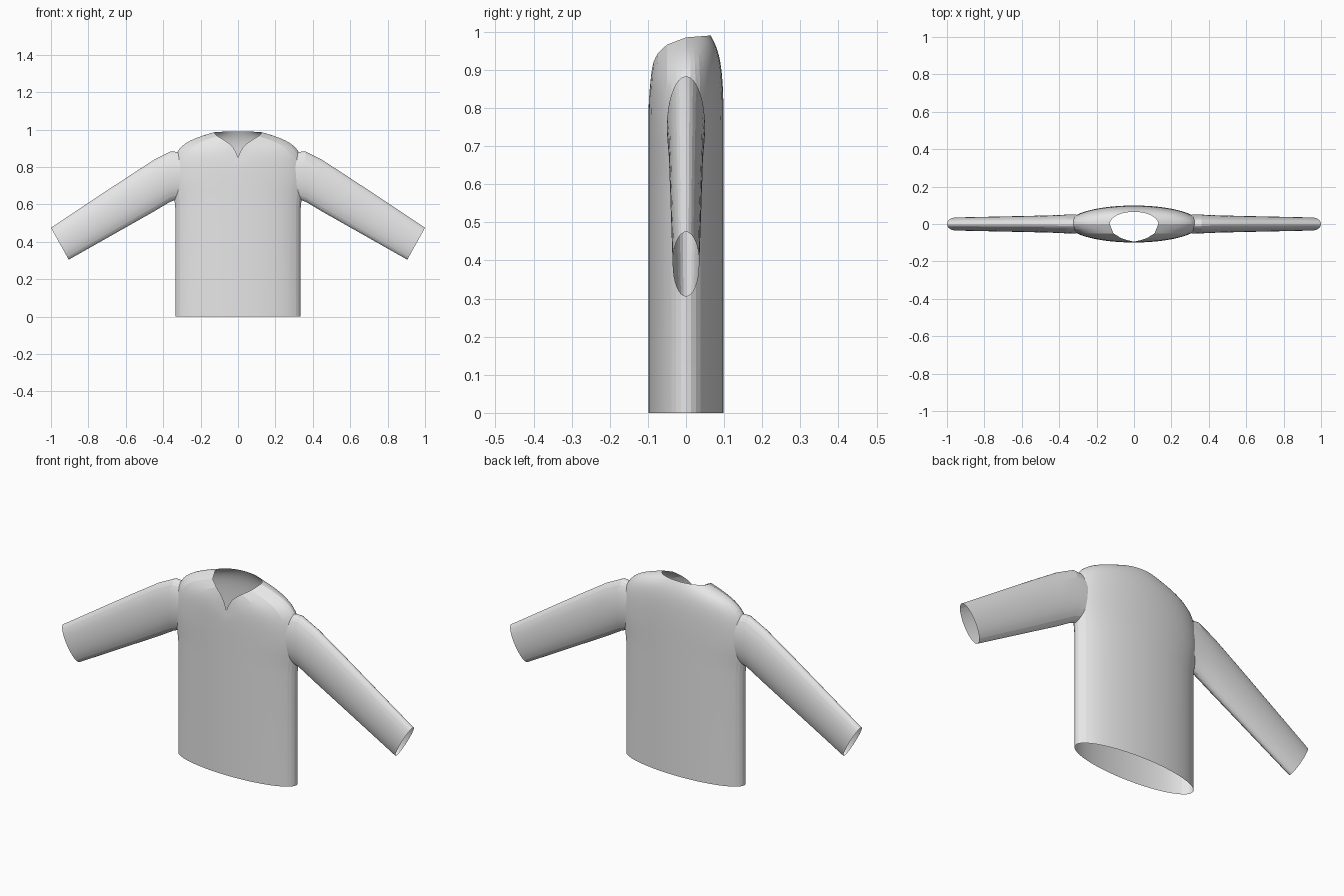
import bpy, bmesh, math
from mathutils import Vector

cube = bpy.data.objects.get("Cube")
if cube:
    bpy.data.objects.remove(cube, do_unlink=True)

fabric = bpy.data.materials.new("grey_fabric")
fabric.use_nodes = True
GREY = (0.8, 0.8, 0.8, 1)
fabric.diffuse_color = GREY
fabric.node_tree.nodes["Principled BSDF"].inputs["Base Color"].default_value = GREY


def loft(name, rings, hole=None):
    """Skin closed rings of equal length into an open tube."""
    bm = bmesh.new()
    rows = [[bm.verts.new(p) for p in ring] for ring in rings]
    n = len(rows[0])
    for low, high in zip(rows, rows[1:]):
        for i in range(n):
            j = (i + 1) % n
            bm.faces.new((low[i], low[j], high[j], high[i]))
    bmesh.ops.recalc_face_normals(bm, faces=bm.faces)
    if hole:
        gone = [f for f in bm.faces if hole(f.calc_center_median())]
        bmesh.ops.delete(bm, geom=gone, context='FACES')
    mesh = bpy.data.meshes.new(name)
    bm.to_mesh(mesh)
    bm.free()
    mesh.materials.append(fabric)
    obj = bpy.data.objects.new(name, mesh)
    bpy.context.collection.objects.link(obj)
    bpy.ops.object.select_all(action='DESELECT')
    obj.select_set(True)
    bpy.context.view_layer.objects.active = obj
    bpy.ops.object.shade_smooth_by_angle(angle=math.radians(9))
    return obj


# Collar edge: a sloping front with a pointed notch, and a round back
FRONT = [(0, .13, 0, .985), (.33, .11, -.05, .966), (.6, .07, -.075, .942),
         (.8, .035, -.087, .917), (.9, .015, -.091, .89), (1, 0, -.095, .85)]


def collar(a):
    c, s = math.cos(a), math.sin(a)
    if s >= 0:
        return Vector((.13 * c, .065 * s, .985 + .005 * s))
    t = math.asin(min(1, -s)) / (math.pi / 2)
    for p, q in zip(FRONT, FRONT[1:]):
        if t <= q[0] + 1e-6:
            v = Vector(p[1:]).lerp(Vector(q[1:]), (t - p[0]) / (q[0] - p[0]))
            v.x = math.copysign(v.x, c)
            return v


# Torso: straight trunk, then a yoke curving in to the collar
SIDES = 48
angles = [2 * math.pi * i / SIDES for i in range(SIDES)]


def trunk(a, width, z):
    return Vector((width * math.cos(a), .099 * math.sin(a), z))


def yoke(a, t):
    p0, p3 = trunk(a, .354, .72), collar(a)
    p1 = p0.copy()
    p1.z += .68 * (p3.z - p0.z)
    p2 = p3.lerp(p0, .8)
    p2.z = p3.z - .05
    u = 1 - t
    return p0 * u**3 + p1 * 3 * t * u**2 + p2 * 3 * t**2 * u + p3 * t**3


rings = [[trunk(a, w, z) for a in angles]
         for w, z in ((.335, 0), (.335, .58), (.34, .63), (.348, .68))]
rings += [[yoke(a, k / 14) for a in angles] for k in range(15)]


def armhole(c):
    return abs(c.x) > .3 and ((c.z - .75) / .11)**2 + (c.y / .038)**2 < 1


loft("torso", rings, armhole)

# Sleeves: flattened tubes given by top point, bottom point and half depth
SLEEVE = [((.30, .88), (.32, .63), .05), ((.36, .883), (.365, .613), .05),
          ((.45, .838), (.45, .562), .046), ((.6, .741), (.56, .5), .043),
          ((1, .475), (.905, .305), .035)]


def sleeve_ring(side, top, bottom, depth, n=32):
    hi, lo = Vector(top), Vector(bottom)
    ring = []
    for i in range(n):
        a = 2 * math.pi * i / n
        p = (hi + lo) / 2 + (hi - lo) / 2 * math.cos(a)
        ring.append((side * p.x, depth * math.sin(a), p.y))
    return ring


for name, side in (("left_sleeve", 1), ("right_sleeve", -1)):
    loft(name, [sleeve_ring(side, *r) for r in SLEEVE])
